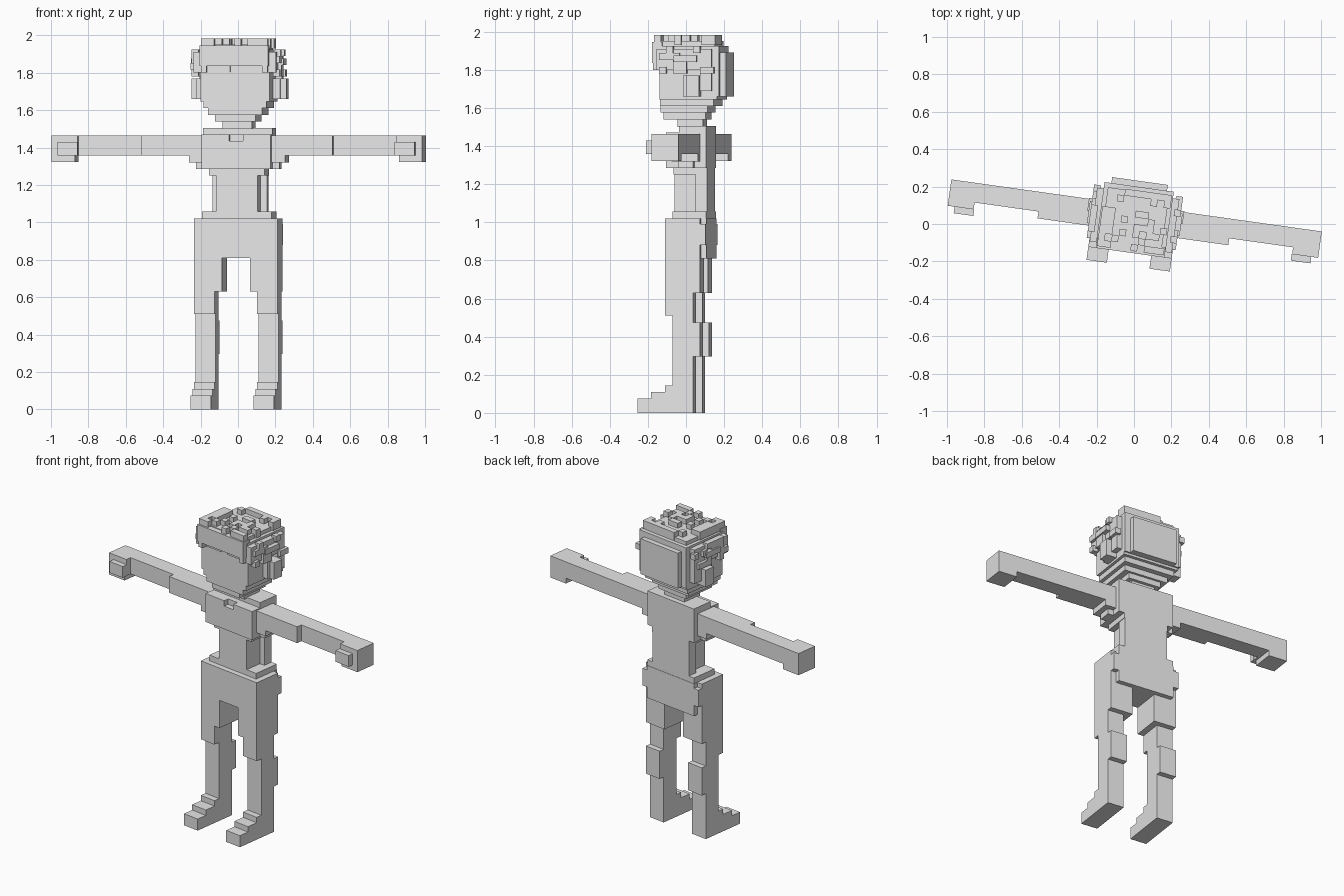
import bpy, bmesh, math, random

random.seed(4)
TURN = math.radians(-8)      # the whole figure is turned a little about z
V = 0.036                    # size of one block

grey = bpy.data.materials.new("light grey")
grey.diffuse_color = (0.8, 0.8, 0.8, 1)


def part(name, boxes, mirror=False):
    """One object made of boxes (x0, x1, y0, y1, z0, z1), optionally mirrored in x."""
    bm = bmesh.new()
    if mirror:
        boxes = boxes + [(-b[1], -b[0], *b[2:]) for b in boxes]
    for x0, x1, y0, y1, z0, z1 in boxes:
        vs = bmesh.ops.create_cube(bm, size=1)["verts"]
        for v in vs:
            v.co = (x1 if v.co.x > 0 else x0,
                    y1 if v.co.y > 0 else y0,
                    z1 if v.co.z > 0 else z0)
    me = bpy.data.meshes.new(name)
    bm.to_mesh(me)
    bm.free()
    me.materials.append(grey)
    ob = bpy.data.objects.new(name, me)
    ob.rotation_euler.z = TURN
    bpy.context.collection.objects.link(ob)


def slab(w, y0, y1, z0, z1):
    """Box centred on x."""
    return (-w, w, y0, y1, z0, z1)


# feet with stepped toes
part("feet", [(0.115, 0.225, -0.225, 0.07, 0, 0.075),
              (0.115, 0.225, -0.155, 0.07, 0.075, 0.11),
              (0.115, 0.225, -0.08, 0.07, 0.11, 0.145)], True)

# legs: shin, calf bulge, knee, thigh
part("legs", [(0.115, 0.225, -0.04, 0.07, 0.145, 0.51),
              (0.115, 0.225, 0.07, 0.105, 0.295, 0.475),
              (0.115, 0.225, -0.08, 0.07, 0.51, 0.63),
              (0.075, 0.225, -0.08, 0.105, 0.63, 0.81)], True)

# hips, seat and belt
part("hips", [slab(0.225, -0.08, 0.105, 0.81, 1.02),
              slab(0.19, 0.10, 0.135, 0.81, 0.88),
              slab(0.225, 0.10, 0.135, 0.88, 0.99),
              slab(0.19, 0.10, 0.135, 0.99, 1.02)])
part("belt", [slab(0.188, -0.045, 0.133, 1.02, 1.057)])

# waist: narrow front, wider back
part("waist", [slab(0.112, -0.045, 0.10, 1.057, 1.25),
               slab(0.147, 0.07, 0.133, 1.057, 1.25)])

# chest with collar notch and stepped armpits
part("chest", [slab(0.15, -0.045, 0.133, 1.25, 1.285),
               slab(0.187, -0.045, 0.133, 1.285, 1.47),
               slab(0.187, -0.08, -0.045, 1.285, 1.435),
               slab(0.187, -0.01, 0.133, 1.47, 1.505)])
part("collar", [(0.037, 0.187, -0.08, -0.045, 1.435, 1.47)], True)
part("armpits", [(0.187, 0.225, -0.01, 0.07, 1.285, 1.32),
                 (0.187, 0.26, -0.04, 0.10, 1.32, 1.357)], True)

# arms: upper arm, thinner forearm, hand, thumb
part("arms", [(0.18, 0.515, -0.042, 0.10, 1.357, 1.463),
              (0.515, 0.86, -0.005, 0.10, 1.357, 1.463)], True)
part("hands", [(0.86, 1.0, -0.042, 0.10, 1.357, 1.463),
               (0.875, 1.0, -0.042, 0.10, 1.322, 1.357)], True)
part("thumbs", [(0.857, 0.963, -0.077, -0.042, 1.357, 1.43)], True)

# neck and stepped jaw
part("neck", [slab(0.08, -0.035, 0.10, 1.5, 1.54)])
part("jaw", [slab(0.11, -0.105, 0.12, 1.54, 1.575),
             slab(0.147, -0.115, 0.135, 1.575, 1.61),
             slab(0.17, -0.115, 0.17, 1.61, 1.645)])
part("head", [slab(0.187, -0.115, 0.19, 1.645, 1.87)])
part("ears", [(0.187, 0.225, 0.015, 0.105, 1.66, 1.77),
              (0.225, 0.257, 0.035, 0.105, 1.66, 1.77)], True)

# hair: fringe, sides, back and stepped crown
part("fringe", [slab(0.185, -0.155, -0.10, 1.835, 1.945),
                (-0.18, -0.15, -0.15, -0.11, 1.80, 1.84),
                (0.15, 0.18, -0.15, -0.11, 1.80, 1.84)])
part("eyebrows", [(0.025, 0.14, -0.122, -0.113, 1.805, 1.84)], True)
part("hair_sides", [(0.18, 0.222, -0.125, 0.165, 1.80, 1.91),
                    (0.18, 0.222, 0.105, 0.165, 1.69, 1.80),
                    (0.22, 0.25, -0.03, 0.09, 1.84, 1.875)], True)
part("hair_back", [slab(0.187, 0.16, 0.20, 1.66, 1.91),
                   slab(0.15, 0.19, 0.232, 1.66, 1.89)])
part("hair_crown", [slab(0.187, -0.12, 0.20, 1.86, 1.925),
                    slab(0.165, -0.12, 0.175, 1.92, 1.95)])

# loose curls: single blocks scattered over the crown and sides
curls = []
for i in range(-5, 5):
    for j in range(-4, 5):
        edge = i in (-5, 4) or j in (-4, 4)
        if random.random() < (0.6 if edge else 0.3):
            x, y = i * V, j * V
            curls.append((x, x + V, y, y + V, 1.93, 1.982))
for side in (-1, 1):
    for j in range(-3, 5):
        for k in range(4):
            if random.random() < 0.35:
                x, y, z = side * 0.222, j * V, 1.78 + k * V
                curls.append((x - V / 2, x + V / 2, y, y + V, z, z + V))
part("curls", curls)
